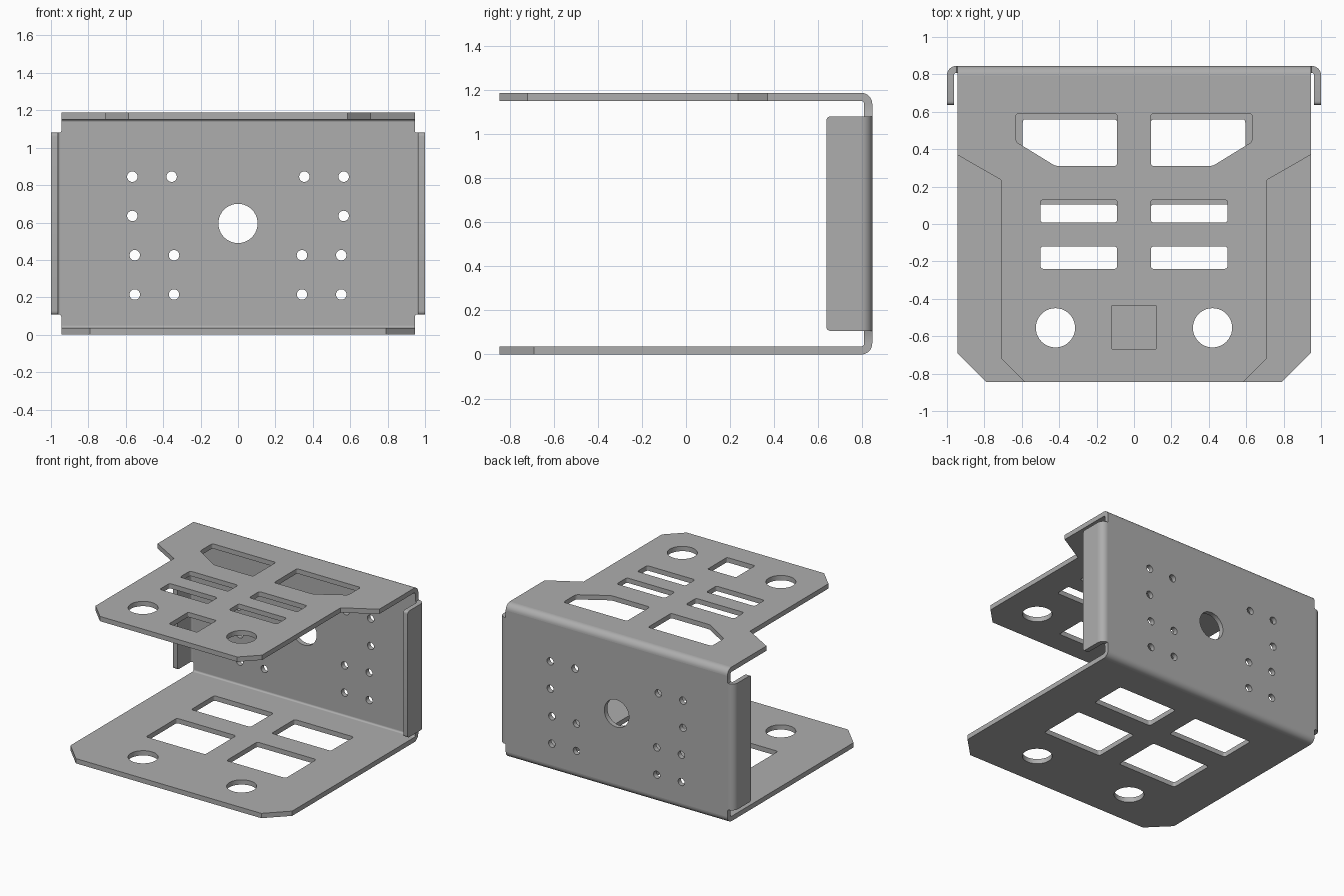
import bpy, bmesh, math
from mathutils import Matrix, Vector

cube = bpy.data.objects.get("Cube")
if cube:
    bpy.data.objects.remove(cube)

T = 0.037                     # sheet thickness
R = 0.05                      # outer bend radius
W, BACK, H = 0.945, 0.845, 1.187

steel = bpy.data.materials.new("grey_steel")
steel.use_nodes = True
grey = (0.42, 0.42, 0.42, 1)
steel.diffuse_color = grey
steel.node_tree.nodes["Principled BSDF"].inputs["Base Color"].default_value = grey
parts = []


def add_object(name, mesh, bm):
    bmesh.ops.remove_doubles(bm, verts=bm.verts, dist=1e-5)
    bmesh.ops.recalc_face_normals(bm, faces=bm.faces)
    bm.to_mesh(mesh)
    bm.free()
    mesh.materials.clear()
    mesh.materials.append(steel)
    ob = bpy.data.objects.new(name, mesh)
    bpy.context.collection.objects.link(ob)
    parts.append(ob)


def circle(x, y, r, n=40):
    return [(x + r * math.cos(math.tau * i / n), y + r * math.sin(math.tau * i / n))
            for i in range(n)]


def rounded(points, r=0.018, steps=4):
    """Polygon with softened corners."""
    pts, out = [Vector(p) for p in points], []
    for i, p in enumerate(pts):
        a = p + (pts[i - 1] - p).normalized() * r
        b = p + (pts[(i + 1) % len(pts)] - p).normalized() * r
        for k in range(steps + 1):
            t = k / steps
            out.append(tuple(a * (1 - t) ** 2 + p * 2 * t * (1 - t) + b * t * t))
    return out


def rect(x0, x1, y0, y1):
    return [(x0, y0), (x1, y0), (x1, y1), (x0, y1)]


def mirror(points):
    return [(-x, y) for x, y in reversed(points)]


def symmetric(half):
    return half + mirror(half)


def both(shapes):
    return shapes + [mirror(s) for s in shapes]


def sheet(name, outline, holes, matrix):
    """Flat plate with cut-outs, centred on its own mid plane."""
    curve = bpy.data.curves.new(name + "_outline", "CURVE")
    curve.dimensions, curve.fill_mode, curve.extrude = "2D", "BOTH", T / 2
    for loop in [outline] + holes:
        spline = curve.splines.new("POLY")
        spline.points.add(len(loop) - 1)
        for point, (x, y) in zip(spline.points, loop):
            point.co = (x, y, 0, 1)
        spline.use_cyclic_u = True
    helper = bpy.data.objects.new(name + "_outline", curve)
    bpy.context.collection.objects.link(helper)
    graph = bpy.context.evaluated_depsgraph_get()
    mesh = bpy.data.meshes.new_from_object(helper.evaluated_get(graph))
    bpy.data.objects.remove(helper)
    bm = bmesh.new()
    bm.from_mesh(mesh)
    bm.transform(matrix)
    mesh = bpy.data.meshes.new(name)
    add_object(name, mesh, bm)


def bend(name, start, end, u, v, steps=8):
    """Quarter-round fold running from start to end, turning from u to v."""
    bm = bmesh.new()
    u, v = Vector(u), Vector(v)
    arc = [u * math.cos(a) + v * math.sin(a)
           for a in (math.pi / 2 * i / steps for i in range(steps + 1))]
    section = [d * R for d in arc] + [d * (R - T) for d in reversed(arc)]
    ends = [[bm.verts.new(Vector(c) + p) for p in section] for c in (start, end)]
    for loop in ends:
        bm.faces.new(loop)
    n = len(section)
    for i in range(n):
        j = (i + 1) % n
        bm.faces.new((ends[0][i], ends[0][j], ends[1][j], ends[1][i]))
    add_object(name, bpy.data.meshes.new(name), bm)


# Bottom plate: chamfered front corners, four windows and two round holes
fold_y = BACK - R
round_hole = circle(0.42, -0.555, 0.105)
bottom_outline = symmetric([(0.79, -BACK), (W, -0.69), (W, fold_y)])
bottom_holes = both([round_hole,
                     rounded(rect(0.09, 0.595, -0.27, 0.105)),
                     rounded(rect(0.09, 0.595, 0.28, 0.56))])
sheet("bottom_plate", bottom_outline, bottom_holes, Matrix.Translation((0, 0, T / 2)))

# Top plate: stepped sides, angled windows, slots, square and round holes
top_outline = symmetric([(0.585, -BACK), (0.71, -0.72), (0.71, 0.235),
                         (W, 0.37), (W, fold_y)])
angled_window = [(0.09, 0.31), (0.42, 0.31), (0.632, 0.44), (0.632, 0.59), (0.09, 0.59)]
top_holes = both([round_hole, rounded(angled_window),
                  rounded(rect(0.09, 0.5, 0.007, 0.13)),
                  rounded(rect(0.09, 0.5, -0.24, -0.12))])
top_holes.append(rounded(rect(-0.12, 0.12, -0.67, -0.435), 0.008))
sheet("top_plate", top_outline, top_holes, Matrix.Translation((0, 0, H - T / 2)))

# Back panel: centre hole and mounting holes, widened where the flanges fold
low, high = 0.107, 1.08
side_x = 1 - R
back_outline = symmetric([(W, R), (W, low - 0.01), (side_x, low),
                          (side_x, high), (W, high + 0.01), (W, H - R)])
mounts = [(0.565, 0.845), (0.355, 0.845), (0.565, 0.635),
          (0.552, 0.425), (0.342, 0.425), (0.552, 0.215), (0.342, 0.215)]
back_holes = both([circle(x, z, 0.028, 24) for x, z in mounts])
back_holes.append(circle(0, 0.595, 0.105))
sheet("back_panel", back_outline, back_holes,
      Matrix.Translation((0, BACK - T / 2, 0)) @ Matrix.Rotation(math.pi / 2, 4, "X"))

# Folds joining the plates to the back panel
for name, z, turn in (("bottom_fold", R, -1), ("top_fold", H - R, 1)):
    bend(name, (-W, fold_y, z), (W, fold_y, z), (0, 1, 0), (0, 0, turn))

# Side flanges and their folds
upright = Matrix(((0, 0, 1, 0), (1, 0, 0, 0), (0, 1, 0, 0), (0, 0, 0, 1)))
c = 0.02
flange = [(fold_y, low), (fold_y, high)] + \
    [p for p in rounded(rect(0.637, fold_y, low, high), c) if p[0] < 0.7][::-1]
flange.sort(key=lambda p: math.atan2(p[1] - 0.6, p[0] - 0.72))
for name, s in (("left", 1), ("right", -1)):
    sheet(name + "_flange", flange, [],
          Matrix.Translation((s * (1 - T / 2), 0, 0)) @ upright)
    bend(name + "_flange_fold", (s * side_x, fold_y, low), (s * side_x, fold_y, high),
         (0, 1, 0), (s, 0, 0))

# Smooth the rounded surfaces while keeping the cut edges sharp
bpy.ops.object.select_all(action="DESELECT")
for ob in parts:
    ob.select_set(True)
bpy.context.view_layer.objects.active = parts[0]
bpy.ops.object.shade_smooth_by_angle(angle=math.radians(30))
